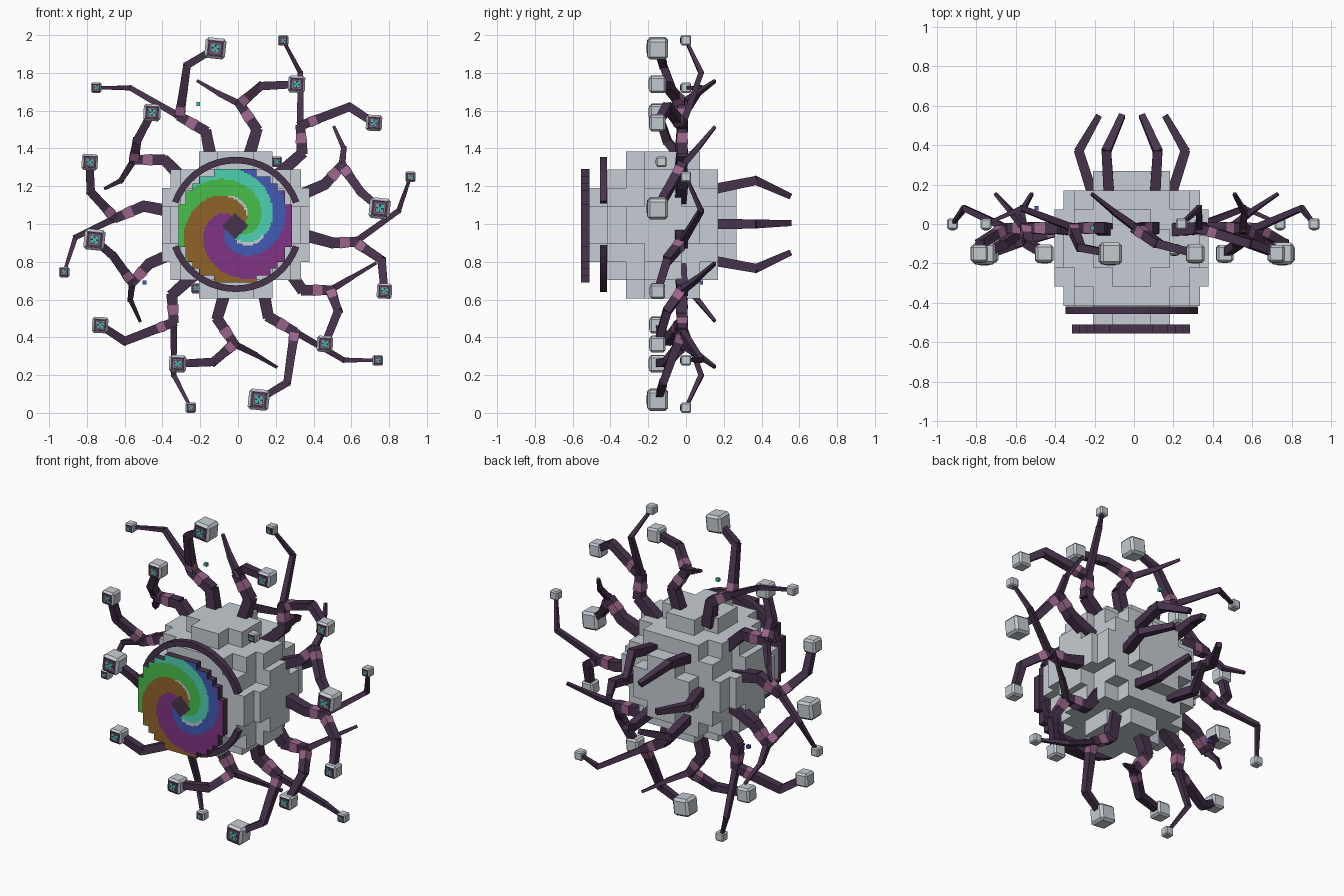
import bpy, bmesh, math
from mathutils import Vector, Matrix

cube = bpy.data.objects.get("Cube")
if cube:
    bpy.data.objects.remove(cube)


def make_mat(name, hexcode):
    rgb = [int(hexcode[i:i + 2], 16) / 255 for i in (0, 2, 4)]
    lin = [c / 12.92 if c <= 0.04045 else ((c + 0.055) / 1.055) ** 2.4 for c in rgb]
    m = bpy.data.materials.new(name)
    m.use_nodes = True
    m.diffuse_color = (*lin, 1)
    m.node_tree.nodes["Principled BSDF"].inputs["Base Color"].default_value = (*lin, 1)
    return m


NAMES = [("pale_grey", "C6CDD3"), ("dark_plum", "47334C"), ("dusty_pink", "9C668C"),
         ("teal", "41BFA7"), ("blue", "415BB3"), ("aqua", "4FD0B2"), ("green", "47BF4B"),
         ("brown", "90642A"), ("purple", "803384")]
MATS = [make_mat(*n) for n in NAMES]
GREY, PLUM, PINK, TEAL, BLUE, AQUA, GREEN, BROWN, PURPLE = range(9)
CENTRE = Vector((-0.005, 0, 1.0))


def finish(bm, name):
    me = bpy.data.meshes.new(name)
    bm.normal_update()
    bm.to_mesh(me)
    bm.free()
    for m in MATS:
        me.materials.append(m)
    bpy.context.collection.objects.link(bpy.data.objects.new(name, me))


def paint(geom_verts, mat):
    for f in {f for v in geom_verts for f in v.link_faces}:
        f.material_index = mat


def segment(bm, p, q, w0, w1, mat=PLUM):
    """Tapered square bar from p to q."""
    p, q = Vector(p), Vector(q)
    d = (q - p).normalized()
    ref = Vector((0, 1, 0)) if abs(d.y) < 0.8 else Vector((1, 0, 0))
    s = d.cross(ref).normalized()
    t = d.cross(s)
    rot = Matrix((s, t, d)).transposed().to_4x4()
    m = Matrix.Translation((p + q) / 2) @ rot @ Matrix.Rotation(math.pi / 4, 4, 'Z')
    k = math.sqrt(0.5)
    r = bmesh.ops.create_cone(bm, cap_ends=True, segments=4, radius1=w0 * k, radius2=w1 * k,
                              depth=(q - p).length + 0.012, matrix=m)
    paint(r["verts"], mat)


def box(bm, c, size, mat, rot=0.0):
    m = Matrix.Translation(c) @ Matrix.Rotation(rot, 4, 'Y') @ Matrix.Diagonal((*size, 1))
    v = bmesh.ops.create_cube(bm, size=1, matrix=m)["verts"]
    paint(v, mat)
    return v


def eye(bm, c, s, rot=0.0):
    """Chamfered cube with a layered pixel pupil on its front."""
    v = box(bm, c, (s, s, s), GREY, rot)
    edges = list({e for x in v for e in x.link_edges})
    bmesh.ops.bevel(bm, geom=edges, offset=s * 0.13, segments=1, affect='EDGES', material=GREY)
    for k, (w, mat) in enumerate(((0.72, PLUM), (0.52, PINK), (0.42, PLUM))):
        box(bm, (c[0], c[1] - s / 2 - 0.001 * k, c[2]), (s * w, 0.003, s * w), mat, rot)
    turn = Matrix.Rotation(rot, 3, 'Y')
    for dx, dz in ((0, 0), (-.12, .12), (.12, .1), (.1, -.12), (-.1, -.1)):
        o = turn @ Vector((dx * s, -s / 2 - 0.003, dz * s))
        box(bm, Vector(c) + o, (s * .15, 0.003, s * .15), TEAL, rot)


# Stepped round body
U = 0.0975
BODY = Vector((-0.012, -0.122, 0.995))


def solid(c):
    return sum((i + 0.5) ** 2 for i in c) < 16


bm = bmesh.new()
R8 = range(-4, 4)
for c in [(i, j, k) for i in R8 for j in R8 for k in R8 if solid((i, j, k))]:
    for a in range(3):
        for side in (0, 1):
            n = list(c)
            n[a] += 1 if side else -1
            if solid(n):
                continue
            pts = []
            for u, v in ((0, 0), (1, 0), (1, 1), (0, 1)):
                p = list(c)
                p[a] += side
                p[(a + 1) % 3] += u
                p[(a + 2) % 3] += v
                pts.append(bm.verts.new(BODY + U * Vector(p)))
            bm.faces.new(pts if side else pts[::-1])
bmesh.ops.remove_doubles(bm, verts=bm.verts, dist=1e-4)
# Wider side ledges
for y, z in ((6, 2), (2, 6)):
    box(bm, BODY, (7.1 * U, y * U, z * U), GREY)
finish(bm, "body")

# Front disc with stepped rim and spiral face
DC, DR, SUB = Vector((-0.015, -0.555, 0.99)), 0.3, 4
CELL = DR / 8
FINE = CELL / SUB


def spiral_colour(x, z):
    r = math.hypot(x, z)
    if abs(x) + abs(z) < 0.07:
        return PLUM
    phase = (math.degrees(math.atan2(z, x) + 13.5 * (0.29 - r)) - 25) % 360
    if 0.08 < r < 0.16 and (abs(phase - 55) < 7 or abs(phase - 175) < 6):
        return GREY
    for limit, col in ((55, BLUE), (105, AQUA), (175, GREEN), (260, BROWN)):
        if phase < limit:
            return col
    return PURPLE


bm = bmesh.new()
for i in range(-8, 8):
    for j in range(-8, 8):
        if math.hypot(i + 0.5, j + 0.5) > 8.15:
            continue
        for a in range(SUB):
            for b in range(SUB):
                x, z = i * CELL + a * FINE, j * CELL + b * FINE
                f = bm.faces.new([bm.verts.new(DC + Vector((x + u * FINE, 0, z + v * FINE)))
                                  for u, v in ((0, 0), (1, 0), (1, 1), (0, 1))])
                f.material_index = spiral_colour(x + FINE / 2, z + FINE / 2)
bmesh.ops.remove_doubles(bm, verts=bm.verts, dist=1e-4)
front = list(bm.faces)
back = bmesh.ops.extrude_face_region(bm, geom=front, use_keep_orig=True)["geom"]
bmesh.ops.translate(bm, verts=[g for g in back if isinstance(g, bmesh.types.BMVert)],
                    vec=(0, 0.045, 0))
for f in set(bm.faces) - set(front):
    f.material_index = PLUM
bmesh.ops.recalc_face_normals(bm, faces=bm.faces)
finish(bm, "spiral_disc")

# Two curved brows around the disc
for name, start in (("upper_arc", 20), ("lower_arc", 200)):
    bm = bmesh.new()
    rings = []
    for k in range(19):
        a = math.radians(start + 140 * k / 18)
        rings.append([bm.verts.new((-0.012 + r * math.cos(a), y, 0.998 + r * math.sin(a)))
                      for r, y in ((0.323, -0.455), (0.358, -0.455), (0.358, -0.418), (0.323, -0.418))])
    for p, q in zip(rings, rings[1:]):
        for m in range(4):
            bm.faces.new((p[m], p[(m + 1) % 4], q[(m + 1) % 4], q[m]))
    bm.faces.new(rings[0])
    bm.faces.new(rings[-1][::-1])
    paint(bm.verts, PLUM)
    bmesh.ops.recalc_face_normals(bm, faces=bm.faces)
    finish(bm, name)

# Eye arms: main path (x, z), eye size, side branch path, branch eye size (0 = bare spike)
PAIRED = {
    "top": ([(-.14, 1.33), (-.17, 1.49), (-.31, 1.57), (-.29, 1.70), (-.27, 1.84), (-.12, 1.93)], .11,
            [(-.57, 1.72), (-.75, 1.722)], .055),
    "top_inner": ([(.05, 1.33), (.1, 1.5), (.01, 1.635), (.12, 1.73), (.31, 1.74)], .09,
                  [(-.1, 1.69), (-.21, 1.755)], 0),
    "upper_side": ([(.2, 1.25), (.34, 1.375), (.33, 1.52), (.59, 1.62), (.72, 1.535)], .085,
                   [(.33, 1.8), (.24, 1.972)], .055),
    "side": ([(.3, 1.14), (.46, 1.21), (.55, 1.31), (.65, 1.17), (.75, 1.083)], .11,
             [(.56, 1.4), (.51, 1.51)], 0),
}
SINGLE = {
    "left_low": ([(.32, .95), (.5, .9), (.62, .905), (.76, .81), (.775, .645)], .08,
                 [(.85, 1.07), (.913, 1.25)], .055),
    "left_bottom": ([(.25, .78), (.34, .65), (.49, .65), (.53, .54), (.46, .365)], .085,
                    [(.59, .71), (.725, .79)], 0),
    "right_high": ([(-.32, 1.06), (-.5, 1.095), (-.65, 1.03), (-.78, 1.17), (-.785, 1.328)], .085,
                   [(-.86, .93), (-.92, .745)], .055),
    "right_top": ([(-.27, 1.22), (-.39, 1.34), (-.55, 1.34), (-.535, 1.44), (-.455, 1.59)], .09,
                  [(-.62, 1.23), (-.7, 1.19)], 0),
}
HALF_TURN = (Matrix.Translation(CENTRE) @ Matrix.Rotation(math.pi, 4, 'Y')
             @ Matrix.Translation(-CENTRE))


def build_arm(name, spec, turn):
    path, size, branch, bsize = spec
    bm = bmesh.new()
    depth = [-.03, -.02, -.02, -.07, -.12, -.15] if len(path) == 6 else [-.03, -.02, -.02, -.1, -.15]
    pts = [turn @ Vector((x, y, z)) for (x, z), y in zip(path, depth)]
    widths = [.066, .058, .05, .045, .04, .034]
    for k in range(len(pts) - 1):
        segment(bm, pts[k], pts[k + 1], widths[k], widths[k + 1])
    # Pink collars on the joints
    for k, t, w in ((1, .55, .062), (2, .3, .055)):
        mid = pts[k].lerp(pts[k + 1], t)
        d = (pts[k + 1] - pts[k]).normalized() * .02
        segment(bm, mid - d, mid + d, w, w * .85, PINK)
    # Side branch
    b1, b2 = [turn @ Vector((x, y, z))
              for (x, z), y in zip(branch, (.08, 0) if bsize else (.06, .15))]
    segment(bm, pts[2], b1, .036, .028)
    segment(bm, b1, b2, .026, .016)
    eye(bm, pts[-1], size, math.radians(6 if size > .1 else 3))
    if bsize:
        eye(bm, b2, bsize)
    finish(bm, name)


for name, spec in PAIRED.items():
    build_arm(f"{name}_arm_a", spec, Matrix.Identity(4))
    build_arm(f"{name}_arm_b", spec, HALF_TURN)
for name, spec in SINGLE.items():
    build_arm(f"{name}_arm", spec, Matrix.Identity(4))

# Six bent prongs on the back
for sx in (-1, 1):
    for label, xs, zs in (("middle", (.19, .27, .17), (1, 1, 1.005)),
                          ("upper", (.115, .13, .052), (1.18, 1.23, 1.15)),
                          ("lower", (.115, .13, .052), (.81, .765, .845))):
        bm = bmesh.new()
        p = [(-.01 + sx * x, y, z) for x, y, z in zip(xs, (.12, .37, .545), zs)]
        segment(bm, p[0], p[1], .055, .048)
        segment(bm, p[1], p[2], .046, .032)
        finish(bm, f"back_prong_{label}_{'left' if sx > 0 else 'right'}")

# Small eyes set into the body and loose flecks
for name, c in (("body_eye_upper", (.205, -.13, 1.33)), ("body_eye_lower", (-.22, -.13, .66))):
    bm = bmesh.new()
    eye(bm, c, .055)
    finish(bm, name)
for name, c, mat in (("teal_fleck", (-.21, -.02, 1.635), TEAL), ("blue_fleck", (-.495, .08, .69), BLUE)):
    bm = bmesh.new()
    box(bm, c, (.02, .02, .02), mat)
    finish(bm, name)
